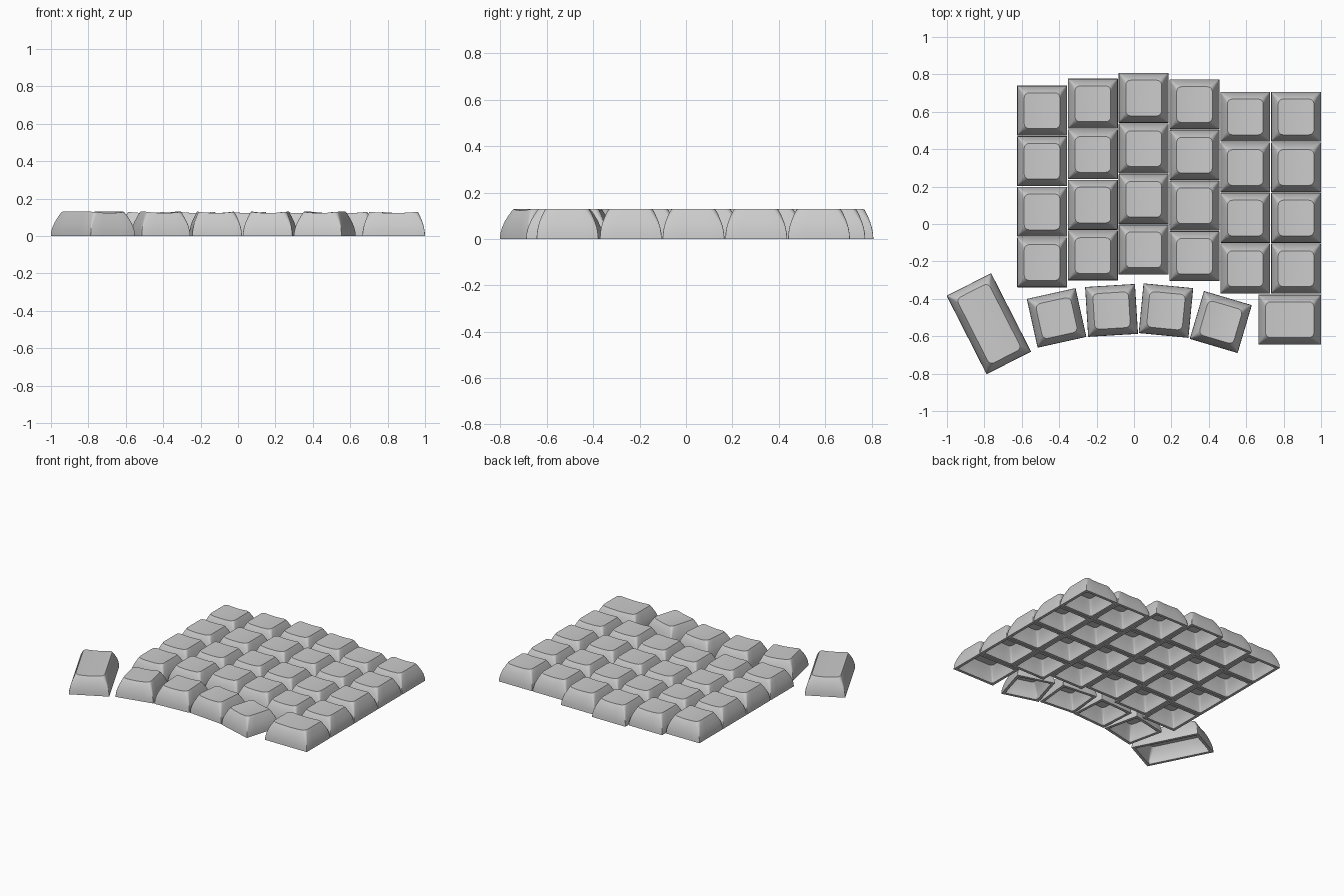
import bpy, bmesh, math

if "Cube" in bpy.data.objects:
    bpy.data.objects.remove(bpy.data.objects["Cube"])

U = 0.2716      # key pitch
K = 0.267       # one-unit key width
H = 0.13        # key height
WALL = 0.02


def ring(hx, hy, r, corner=4, side=4, dy=0.0):
    """Rounded rectangle outline, with extra points along each side."""
    pts = []
    for i, (sx, sy) in enumerate([(1, 1), (-1, 1), (-1, -1), (1, -1)]):
        for k in range(corner + 1):
            a = math.pi / 2 * (i + k / corner)
            pts.append((sx * (hx - r) + r * math.cos(a),
                        sy * (hy - r) + r * math.sin(a) + dy))
    out, n = [], len(pts)
    for i, p in enumerate(pts):
        out.append(p)
        if i % (corner + 1) == corner:
            q = pts[(i + 1) % n]
            for k in range(1, side):
                t = k / side
                out.append((p[0] + (q[0] - p[0]) * t, p[1] + (q[1] - p[1]) * t))
    return out


def keycap_mesh(name, w, d):
    hx, hy = w / 2, d / 2
    loops = []
    # hollow inside, from ceiling down to the rim
    for s in (0.3, 0.7):
        loops.append([(x, y, 0.1) for x, y in ring((hx - 0.06) * s, (hy - 0.06) * s, 0.02 * s)])
    for t in (1, 0.75, 0.5, 0.25, 0):
        inset = WALL + 0.04 * t ** 1.8
        loops.append([(x, y, 0.1 * t) for x, y in ring(hx - inset, hy - inset, 0.004 + 0.016 * t)])
    # bulging outer walls
    top_x, top_y = hx - 0.038, hy - 0.038

    def dish(x, y):
        return H - 0.007 * max(0, 1 - (x / top_x) ** 2)

    for t in (0, 0.2, 0.4, 0.6, 0.8, 0.92, 1):
        inset = 0.038 * t ** 1.9
        pts = ring(hx - inset, hy - inset, 0.002 + 0.024 * t ** 2, dy=-0.001 * t)
        loops.append([(x, y, t * (dish(x, y) if t > 0.9 else H * 0.985)) for x, y in pts])
    # scooped top
    for s in (0.96, 0.75, 0.5, 0.25):
        pts = ring(top_x * s, top_y * s, 0.026 * s, dy=-0.001)
        loops.append([(x, y, dish(x, y)) for x, y in pts])

    bm = bmesh.new()
    rows = [[bm.verts.new(p) for p in lp] for lp in loops]
    n = len(rows[0])
    for a, b in zip(rows, rows[1:]):
        for i in range(n):
            j = (i + 1) % n
            bm.faces.new((a[i], a[j], b[j], b[i]))
    bm.faces.new(rows[0][::-1])
    bm.faces.new(rows[-1])
    bmesh.ops.recalc_face_normals(bm, faces=bm.faces)
    me = bpy.data.meshes.new(name)
    bm.to_mesh(me)
    bm.free()
    me.shade_smooth()
    me.set_sharp_from_angle(angle=math.radians(30))
    return me


def place(name, me, x, y, deg=0):
    ob = bpy.data.objects.new(name, me)
    ob.location = (x, y, 0)
    ob.rotation_euler.z = math.radians(deg)
    bpy.context.collection.objects.link(ob)


square = keycap_mesh("square_keycap", K, K)
wide = keycap_mesh("wide_keycap", K + 0.25 * U, K)
tall = keycap_mesh("tall_keycap", K, K + 0.75 * U)

# staggered columns of four keys
for c, top in enumerate((0.74, 0.777, 0.808, 0.773, 0.707, 0.707)):
    x = 1 - K / 2 - (5 - c) * U
    for r in range(4):
        place(f"key_column{c + 1}_row{r + 1}", square, x, top - K / 2 - r * 0.2705)

# wide corner key
place("wide_corner_key", wide, 1 - (K + 0.25 * U) / 2, -0.511)

# fanned thumb keys
for i, (x, y, a) in enumerate([(-0.414, -0.502, 12.5), (-0.120, -0.462, 3.5),
                               (0.171, -0.463, -5.5), (0.464, -0.524, -16.5)]):
    place(f"thumb_key_{i + 1}", square, x, y, a)
place("tall_thumb_key", tall, -0.776, -0.533, 27)
